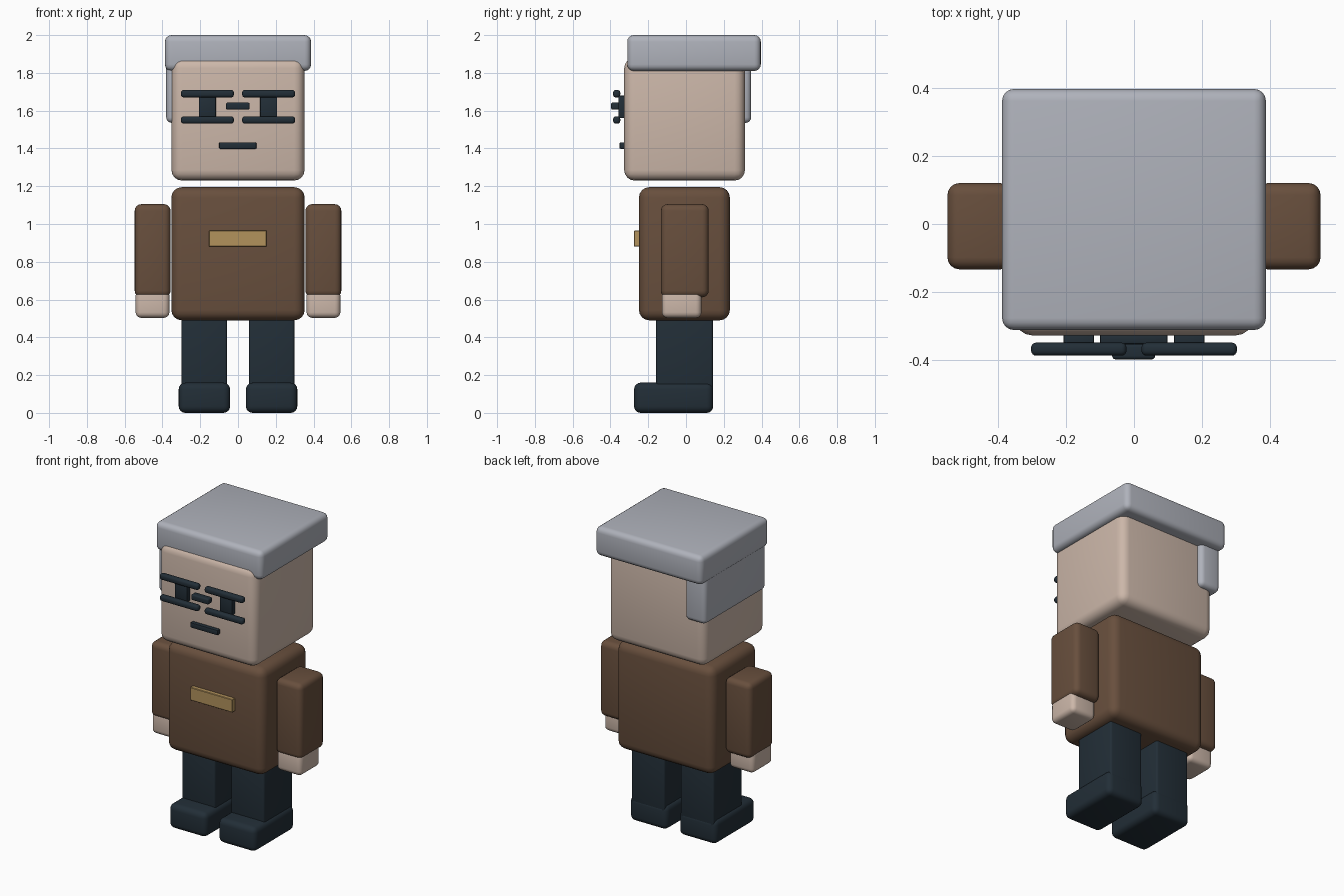
import bpy
import bmesh

cube = bpy.data.objects.get("Cube")
if cube:
    bpy.data.objects.remove(cube, do_unlink=True)


def linear(c):
    c /= 255
    return c / 12.92 if c <= 0.04045 else ((c + 0.055) / 1.055) ** 2.4


def material(name, *rgb):
    mat = bpy.data.materials.new(name)
    colour = tuple(linear(c) for c in rgb) + (1.0,)
    mat.use_nodes = True
    mat.diffuse_color = colour
    bsdf = next(n for n in mat.node_tree.nodes if n.type == "BSDF_PRINCIPLED")
    bsdf.inputs["Base Color"].default_value = colour
    bsdf.inputs["Roughness"].default_value = 0.8
    return mat


skin = material("skin", 204, 183, 169)
brown = material("brown cloth", 104, 79, 61)
dark = material("dark navy", 34, 46, 55)
grey = material("grey hair", 175, 178, 187)
gold = material("gold", 178, 146, 92)


def box(name, xs, ys, zs, mat, radius=0.0, segments=4):
    """Rounded box between the given limits on each axis."""
    bm = bmesh.new()
    bmesh.ops.create_cube(bm, size=1)
    for v in bm.verts:
        for axis, (low, high) in enumerate((xs, ys, zs)):
            v.co[axis] = high if v.co[axis] > 0 else low
    if radius:
        bmesh.ops.bevel(bm, geom=bm.edges[:], offset=radius, segments=segments,
                        profile=0.5, affect="EDGES", clamp_overlap=True)
    mesh = bpy.data.meshes.new(name)
    bm.to_mesh(mesh)
    bm.free()
    mesh.materials.append(mat)
    obj = bpy.data.objects.new(name, mesh)
    bpy.context.collection.objects.link(obj)
    bpy.ops.object.select_all(action="DESELECT")
    obj.select_set(True)
    bpy.context.view_layer.objects.active = obj
    if radius:
        bpy.ops.object.shade_smooth_by_angle()
    return obj


def pair(name, xs, *args):
    """The same box on both sides of the body."""
    box("left_" + name, xs, *args)
    box("right_" + name, (-xs[1], -xs[0]), *args)


# Head and hair
box("head", (-0.352, 0.352), (-0.327, 0.312), (1.23, 1.88), skin, 0.055)
box("hair_top", (-0.387, 0.387), (-0.311, 0.396), (1.81, 2.0), grey, 0.035)
box("hair_side", (-0.38, -0.23), (-0.29, 0.345), (1.535, 1.9), grey, 0.03)

# Face
pair("brow", (0.022, 0.302), (-0.386, -0.348), (1.67, 1.71), dark, 0.015)
pair("lower_eyelid", (0.022, 0.302), (-0.386, -0.348), (1.531, 1.57), dark, 0.015)
pair("eye", (0.117, 0.207), (-0.358, -0.32), (1.56, 1.68), dark, 0.005, 2)
box("nose", (-0.064, 0.062), (-0.397, -0.352), (1.605, 1.643), dark, 0.01)
box("mouth", (-0.1, 0.098), (-0.352, -0.32), (1.398, 1.432), dark, 0.006, 2)

# Torso and chest plate
box("torso", (-0.353, 0.353), (-0.249, 0.232), (0.49, 1.195), brown, 0.055)
box("chest_plate", (-0.154, 0.152), (-0.276, -0.235), (0.88, 0.965), gold, 0.003, 1)

# Arms and hands
pair("arm", (0.357, 0.547), (-0.133, 0.12), (0.612, 1.105), brown, 0.035)
pair("hand", (0.363, 0.542), (-0.128, 0.082), (0.503, 0.65), skin, 0.03)

# Legs and shoes
pair("leg", (0.058, 0.298), (-0.158, 0.142), (0.06, 0.53), dark, 0.012, 3)
pair("shoe", (0.042, 0.314), (-0.275, 0.144), (0.0, 0.16), dark, 0.035)
